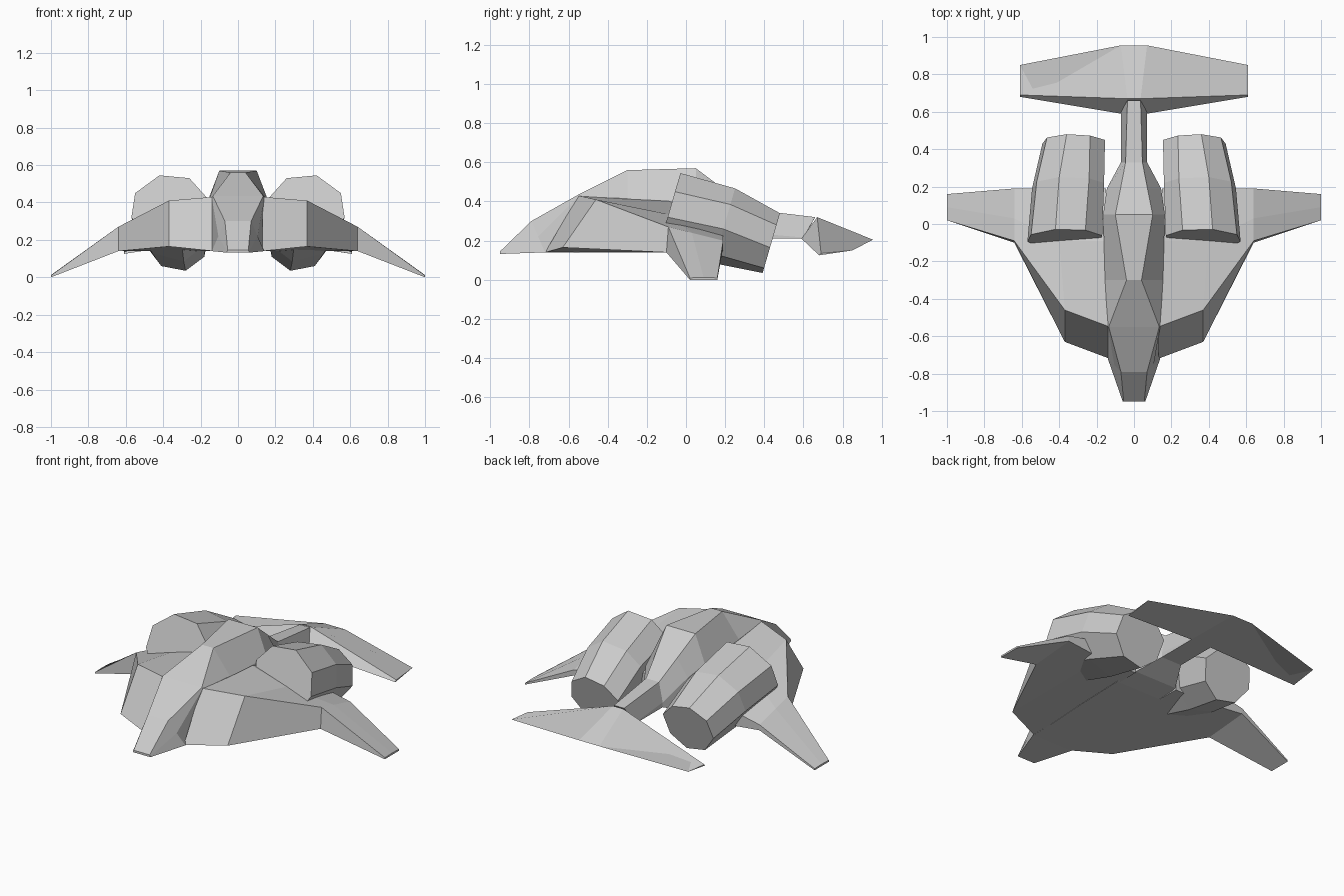
import bpy, bmesh


def loft(name, rings, mirror=False):
    """Skin a list of closed cross-sections, cap both ends, optionally mirror across x."""
    bm = bmesh.new()
    loops = [[bm.verts.new(p) for p in ring] for ring in rings]
    n = len(loops[0])
    for a, b in zip(loops, loops[1:]):
        for i in range(n):
            j = (i + 1) % n
            bm.faces.new((a[i], a[j], b[j], b[i]))
    bm.faces.new(loops[0][::-1])
    bm.faces.new(loops[-1])
    bmesh.ops.recalc_face_normals(bm, faces=bm.faces[:])
    mesh = bpy.data.meshes.new(name)
    bm.to_mesh(mesh)
    bm.free()
    obj = bpy.data.objects.new(name, mesh)
    bpy.context.collection.objects.link(obj)
    if mirror:
        mod = obj.modifiers.new("Mirror", 'MIRROR')
        mod.use_mirror_merge = False
    return obj


def both_sides(half):
    """Close a right-hand half section with its mirror image."""
    return half + [(-x, y, z) for x, y, z in reversed(half)]


# Fuselage: nose, canopy hump and tail boom (top, shoulder, bottom per section)
fuselage = [
    [(.055, -.95, .145), (.06, -.95, .138), (.06, -.95, .132)],
    [(.07, -.79, .30), (.105, -.755, .22), (.14, -.72, .14)],
    [(.135, -.55, .435), (.14, -.55, .425), (.14, -.55, .14)],
    [(.04, -.30, .56), (.155, -.30, .415), (.155, -.30, .14)],
    [(.10, .05, .57), (.165, .05, .40), (.165, .05, .14)],
    [(.072, .19, .465), (.145, .19, .36), (.145, .19, .15)],
    [(.045, .33, .36), (.07, .33, .24), (.07, .33, .21)],
    [(.035, .66, .32), (.07, .60, .216), (.07, .60, .21)],
]
loft("fuselage", [both_sides(s) for s in fuselage])

# Hull sides flowing out into drooped wings
# (front top, mid top, rear top, rear bottom, front bottom per section)
wing = [
    [(.13, -.55, .43), (.15, -.09, .405), (.15, .19, .31), (.15, .19, .14), (.13, -.72, .14)],
    [(.37, -.46, .41), (.40, -.09, .335), (.40, .19, .25), (.40, .19, .14), (.37, -.63, .165)],
    [(.64, -.09, .27), (.64, .03, .24), (.64, .19, .20), (.64, .19, .165), (.64, -.10, .14)],
    [(1, .02, .01), (1, .09, .012), (1, .16, .01), (1, .16, 0), (1, .02, 0)],
]
loft("wing_hull", wing, mirror=True)

# Engines: eight-sided pods on slanted section planes, bending down to the rear
front = [(.17, .43), (.26, .53), (.42, .545), (.55, .45), (.57, .32), (.49, .20), (.30, .17), (.19, .28)]
middle = [(.16, .36), (.24, .445), (.40, .467), (.52, .385), (.545, .26), (.46, .13), (.29, .085), (.18, .17)]
rear = [(.155, .235), (.235, .315), (.36, .34), (.465, .28), (.49, .165), (.41, .06), (.28, .035), (.18, .11)]


def slanted(section, y_top, z_top):
    return [(x, y_top - (z_top - z) * .29, z) for x, z in section]


loft("engine_pod", [slanted(front, -.03, .54), slanted(middle, .25, .465),
                    slanted(rear, .48, .34)], mirror=True)

# Tail plane: wedge section lofted tip to tip (front bottom, ridge, rear)
right_tail = [
    [(.07, .59, .21), (.035, .67, .32), (.07, .955, .205)],
    [(.61, .68, .125), (.61, .69, .135), (.61, .85, .15)],
]
left_tail = [[(-x, y, z) for x, y, z in s] for s in right_tail]
loft("tail_plane", [left_tail[1], left_tail[0], right_tail[0], right_tail[1]])
